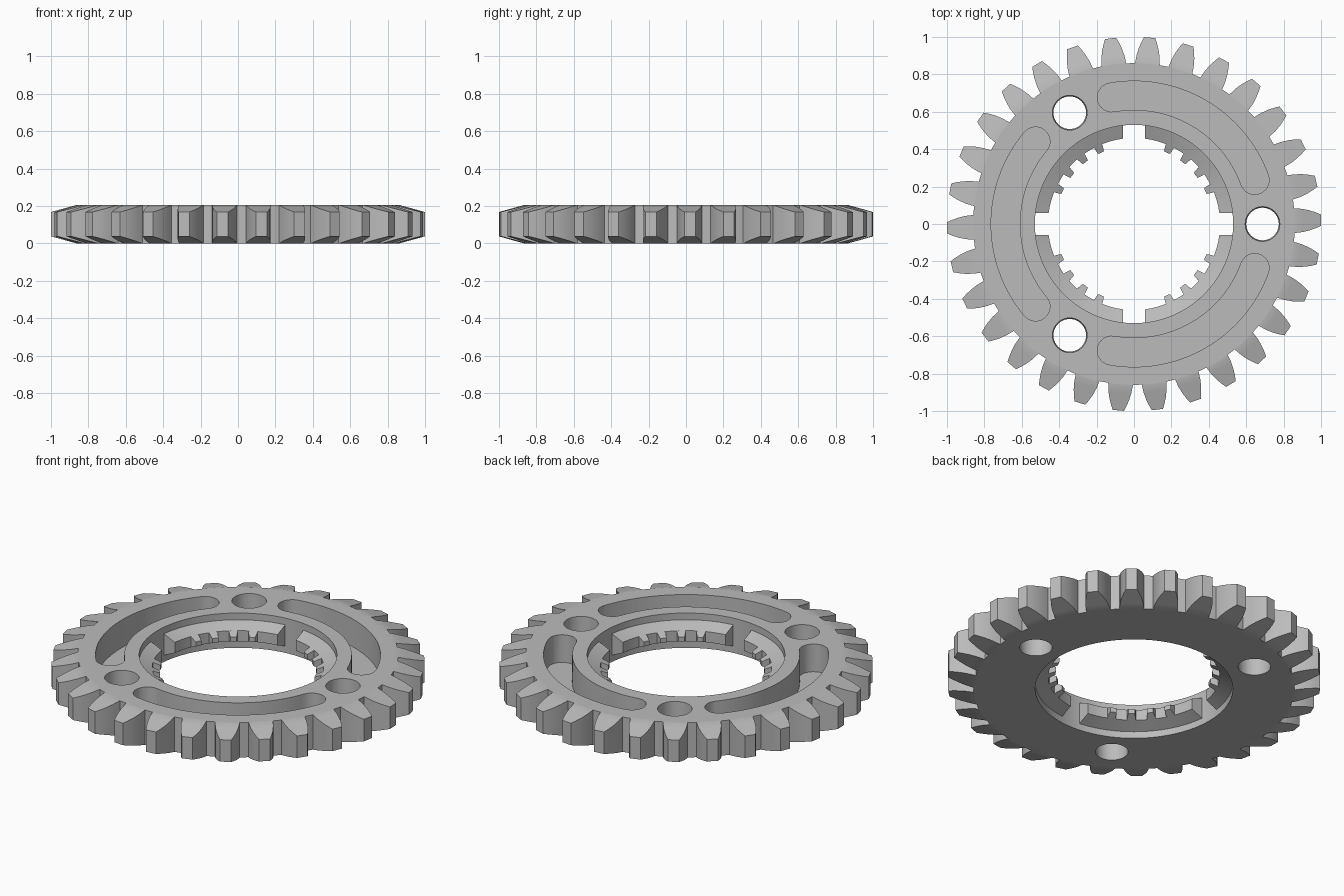
import bpy, bmesh
from math import sin, cos, asin, pi, radians

old = bpy.data.objects.get("Cube")
if old:
    bpy.data.objects.remove(old, do_unlink=True)

HEIGHT = 0.206
RIM, TIP, BORE = 0.86, 1.0, 0.53
HOLE_RING = 0.687

steel = bpy.data.materials.new("grey_steel")
steel.use_nodes = True
grey = (0.5, 0.5, 0.5, 1)
steel.diffuse_color = grey
steel.node_tree.nodes["Principled BSDF"].inputs["Base Color"].default_value = grey


def polar(r, a, z):
    return (r * cos(a), r * sin(a), z)


def loft(bm, sections, closed=False):
    """Skin a row of equal cross-sections, capping both ends unless closed."""
    rows = [[bm.verts.new(p) for p in s] for s in sections]
    n = len(rows[0])
    pairs = list(zip(rows, rows[1:]))
    if closed:
        pairs.append((rows[-1], rows[0]))
    else:
        bm.faces.new(rows[0])
        bm.faces.new(rows[-1])
    for a, b in pairs:
        for i in range(n):
            j = (i + 1) % n
            bm.faces.new((a[i], a[j], b[j], b[i]))


def finish(bm, name):
    bmesh.ops.recalc_face_normals(bm, faces=bm.faces)
    mesh = bpy.data.meshes.new(name)
    bm.to_mesh(mesh)
    bm.free()
    ob = bpy.data.objects.new(name, mesh)
    bpy.context.collection.objects.link(ob)
    mesh.materials.append(steel)
    return ob


def smooth(ob):
    bpy.ops.object.select_all(action='DESELECT')
    ob.select_set(True)
    bpy.context.view_layer.objects.active = ob
    bpy.ops.object.shade_smooth_by_angle(angle=radians(25))


def radial_block(bm, angle, stations):
    """Loft along a radius; stations are (radius, half width, low z, high z)."""
    c, s = cos(angle), sin(angle)
    sections = []
    for r, w, lo, hi in stations:
        corners = ((w, lo), (-w, lo), (-w, hi), (w, hi))
        sections.append([(r * c - t * s, r * s + t * c, z) for t, z in corners])
    loft(bm, sections)


# Ring body
bm = bmesh.new()
profile = ((BORE, 0), (RIM, 0), (RIM, HEIGHT), (BORE, HEIGHT))
STEPS = 144
loft(bm, [[polar(r, 2 * pi * i / STEPS, z) for r, z in profile]
          for i in range(STEPS)], closed=True)
body = finish(bm, "ring_body")

# Cutters: three tapered through holes and three blind curved slots
bm = bmesh.new()
for k in range(3):
    turn = k * 2 * pi / 3
    cx, cy, _ = polar(HOLE_RING, turn, 0)
    loft(bm, [[(cx + r * cos(2 * pi * i / 40), cy + r * sin(2 * pi * i / 40), z)
               for i in range(40)]
              for r, z in ((0.086, -0.05), (0.094, HEIGHT + 0.05))])

    middle, reach, half = turn + pi / 3, radians(40), 0.077
    outline = []
    for side, r in ((1, HOLE_RING + half), (-1, HOLE_RING - half)):
        for i in range(33):
            outline.append(polar(r, middle + side * reach * (i / 16 - 1), 0))
        end = middle + side * reach
        ex, ey, _ = polar(HOLE_RING, end, 0)
        for i in range(1, 12):
            a = end + (0 if side > 0 else pi) + pi * i / 12
            outline.append((ex + half * cos(a), ey + half * sin(a), 0))
    loft(bm, [[(x, y, z) for x, y, _ in outline] for z in (0.042, HEIGHT + 0.05)])
cutter = finish(bm, "hole_cutter")
cutter.hide_render = True

cut = body.modifiers.new("holes_and_slots", 'BOOLEAN')
cut.operation = 'DIFFERENCE'
cut.solver = 'EXACT'
cut.object = cutter
bpy.context.view_layer.objects.active = body
bpy.ops.object.modifier_apply(modifier=cut.name)
bpy.data.objects.remove(cutter, do_unlink=True)
smooth(body)

# Outer teeth, chamfered above and below
bm = bmesh.new()
TEETH = 30
tooth = ((0.83, 0.068), (RIM, 0.066), (0.90, 0.062), (0.94, 0.053),
         (0.975, 0.041), (TIP, 0.03))
stations = []
for r, w in tooth:
    drop = 0.038 * max(0, (r - RIM) / (TIP - RIM))
    stations.append((r, w, drop, HEIGHT - drop))
for k in range(TEETH):
    radial_block(bm, radians(1.2) + 2 * pi * k / TEETH, stations)
smooth(finish(bm, "outer_teeth"))


# Inner lugs: four bevelled arcs with small splines, separated by square gaps
def lug_z(r):
    taper = 0.45 * (BORE - r)
    return 0.04 + taper, 0.166 - taper


LUG, GAP = 0.46, 0.06
bm = bmesh.new()
for k in range(4):
    turn = k * pi / 2
    sections = []
    for i in range(25):
        section = []
        for r, flip in ((LUG, 0), (BORE + 0.005, 0), (BORE + 0.005, 1), (LUG, 1)):
            start = asin(GAP / r)
            a = turn + start + (pi / 2 - 2 * start) * i / 24
            section.append(polar(r, a, lug_z(r)[flip]))
        sections.append(section)
    loft(bm, sections)
    for i in range(4):
        angle = turn + pi / 4 + radians(13.5) * (i - 1.5)
        radial_block(bm, angle, [(r, w, *lug_z(r)) for r, w in
                                 ((LUG + 0.012, 0.024), (LUG - 0.01, 0.023), (0.42, 0.017))])
smooth(finish(bm, "inner_lugs"))
